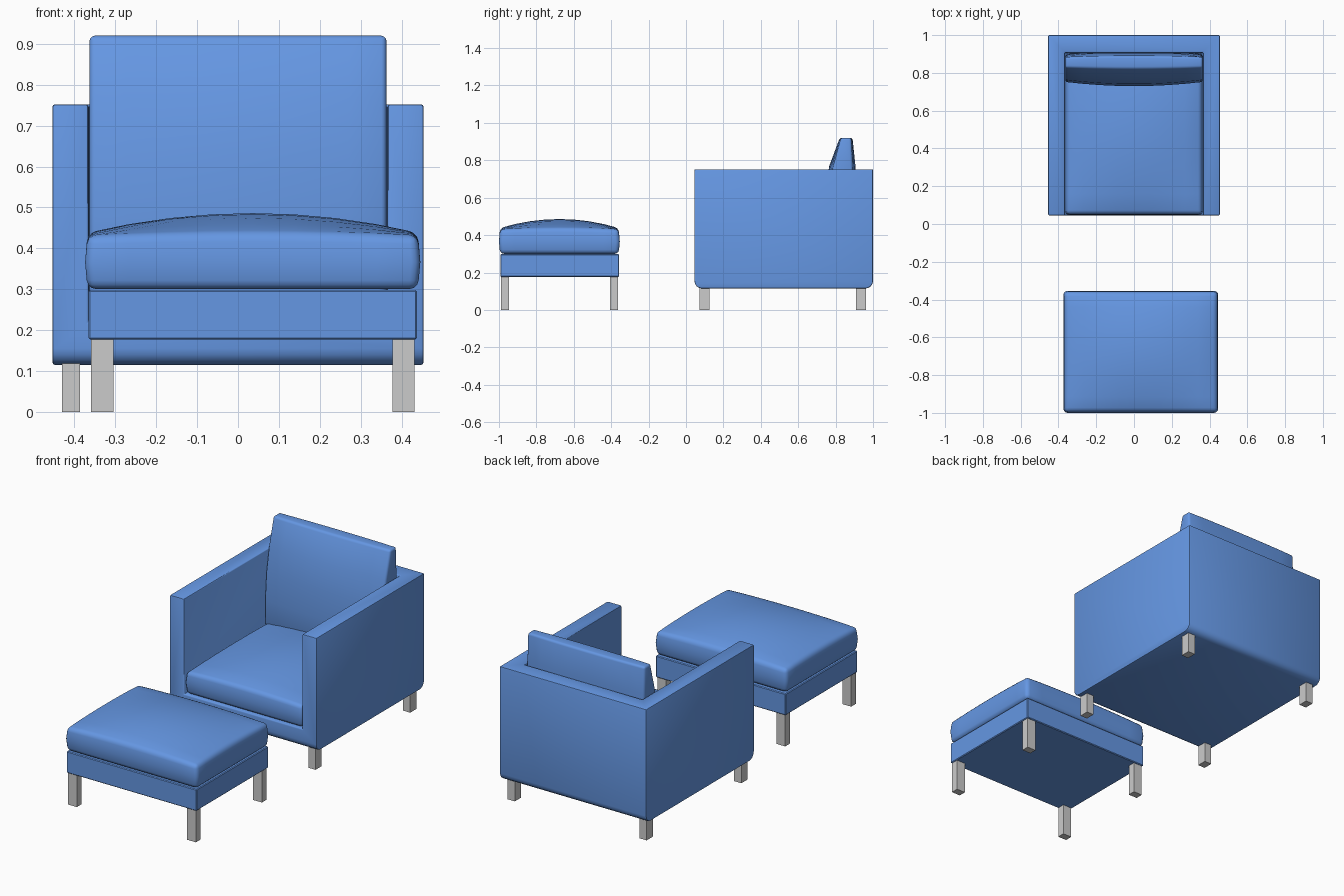
import bpy, bmesh
from mathutils import Vector

if "Cube" in bpy.data.objects:
    bpy.data.objects.remove(bpy.data.objects["Cube"])

blue = bpy.data.materials.new("blue_fabric")
blue.diffuse_color = (0.13, 0.31, 0.77, 1)
blue.use_nodes = True
blue.node_tree.nodes["Principled BSDF"].inputs["Base Color"].default_value = blue.diffuse_color


def box(name, lo, hi, mat=None, bevel=0, segs=2, cuts=(0, 0, 0), shape=None, edit=None):
    """Box from lo to hi, optionally sliced and reshaped by shape(u, v, w, co)."""
    bm = bmesh.new()
    bmesh.ops.create_cube(bm, size=2)
    for axis in range(3):
        no = Vector((0, 0, 0))
        no[axis] = 1
        for i in range(cuts[axis]):
            geom = bm.verts[:] + bm.edges[:] + bm.faces[:]
            bmesh.ops.bisect_plane(bm, geom=geom, plane_no=no,
                                   plane_co=no * (-1 + 2 * (i + 1) / (cuts[axis] + 1)))
    for v in bm.verts:
        p = v.co.copy()
        co = Vector(lo[i] + (hi[i] - lo[i]) * (p[i] + 1) / 2 for i in range(3))
        v.co = shape(p.x, p.y, p.z, co) if shape else co
    if edit:
        edit(bm)
    me = bpy.data.meshes.new(name)
    bm.to_mesh(me)
    bm.free()
    ob = bpy.data.objects.new(name, me)
    bpy.context.collection.objects.link(ob)
    if mat:
        me.materials.append(mat)
    if bevel:
        add_bevel(ob, bevel, segs)
    return ob


def add_bevel(ob, width, segs):
    m = ob.modifiers.new("Bevel", 'BEVEL')
    m.width, m.segments = width, segs
    m.limit_method, m.angle_limit = 'ANGLE', 0.7


def activate(ob):
    bpy.ops.object.select_all(action='DESELECT')
    ob.select_set(True)
    bpy.context.view_layer.objects.active = ob


def smooth(ob):
    activate(ob)
    for m in list(ob.modifiers):
        bpy.ops.object.modifier_apply(modifier=m.name)
    bpy.ops.object.shade_smooth_by_angle(angle=0.6)


def crowned(u, v, w, co):
    # domed top, slightly bulging sides
    if w > 0.9:
        co.z += 0.042 * (1 - u * u) * (1 - v * v) + 0.006 * (2 - u * u - v * v)
    if abs(w) < 0.5:
        co.x += 0.006 * u * (abs(u) > 0.99)
        co.y += 0.006 * v * (abs(v) > 0.99)
    return co


def round_bottom(bm):
    # rounded bottom edge at the front and back of the frame
    zmin = min(v.co.z for v in bm.verts)
    es = [e for e in bm.edges if all(abs(v.co.z - zmin) < 1e-4 for v in e.verts)
          and abs(e.verts[0].co.y - e.verts[1].co.y) < 1e-4]
    bmesh.ops.bevel(bm, geom=es, offset=0.04, segments=4, profile=0.5, affect='EDGES')


# armchair frame: rounded shell with the seat well cut out
frame = box("armchair_frame", (-0.454, 0.045, 0.115), (0.454, 1.0, 0.752), blue, edit=round_bottom)
well = box("well_cutter", (-0.366, -0.2, 0.22), (0.366, 0.908, 1.0))
well.hide_render = True
cut = frame.modifiers.new("Well", 'BOOLEAN')
cut.operation, cut.solver, cut.object = 'DIFFERENCE', 'EXACT', well
add_bevel(frame, 0.006, 2)
smooth(frame)
bpy.data.objects.remove(well)

# armchair seat cushion
smooth(box("seat_cushion", (-0.359, 0.053, 0.222), (0.359, 0.90, 0.345), blue, 0.02, 3,
           (7, 7, 1), crowned))

# leaning back cushion: front and rear profiles as (z, y front, y rear)
PROFILE = [(0.33, 0.755, 0.895), (0.48, 0.752, 0.898), (0.63, 0.763, 0.896),
           (0.77, 0.788, 0.890), (0.92, 0.828, 0.884)]


def leaning(u, v, w, co):
    z, front, rear = PROFILE[round((w + 1) * 2)]
    bulge = (1 - u * u) * (0.022 if w < 0.9 else 0.006)
    y = front - bulge if v < 0 else min(rear + bulge, 0.906)
    return Vector((co.x, y, z))


smooth(box("back_cushion", (-0.363, 0, 0), (0.363, 1, 1), blue, 0.012, 3, (7, 0, 3), leaning))

# ottoman base and cushion
smooth(box("ottoman_base", (-0.366, -0.993, 0.177), (0.438, -0.357, 0.298), blue, 0.004, 1))
smooth(box("ottoman_cushion", (-0.368, -0.994, 0.30), (0.44, -0.36, 0.432), blue, 0.022, 3,
           (7, 7, 1), crowned))

# square legs, four under each piece
for side, ax, ox in (("left", -0.408, -0.332), ("right", 0.408, 0.405)):
    for end, ay, oy in (("front", 0.098, -0.968), ("back", 0.935, -0.385)):
        box(f"armchair_{end}_{side}_leg", (ax - 0.022, ay - 0.027, 0), (ax + 0.022, ay + 0.027, 0.125))
        box(f"ottoman_{end}_{side}_leg", (ox - 0.027, oy - 0.021, 0), (ox + 0.027, oy + 0.021, 0.18))
